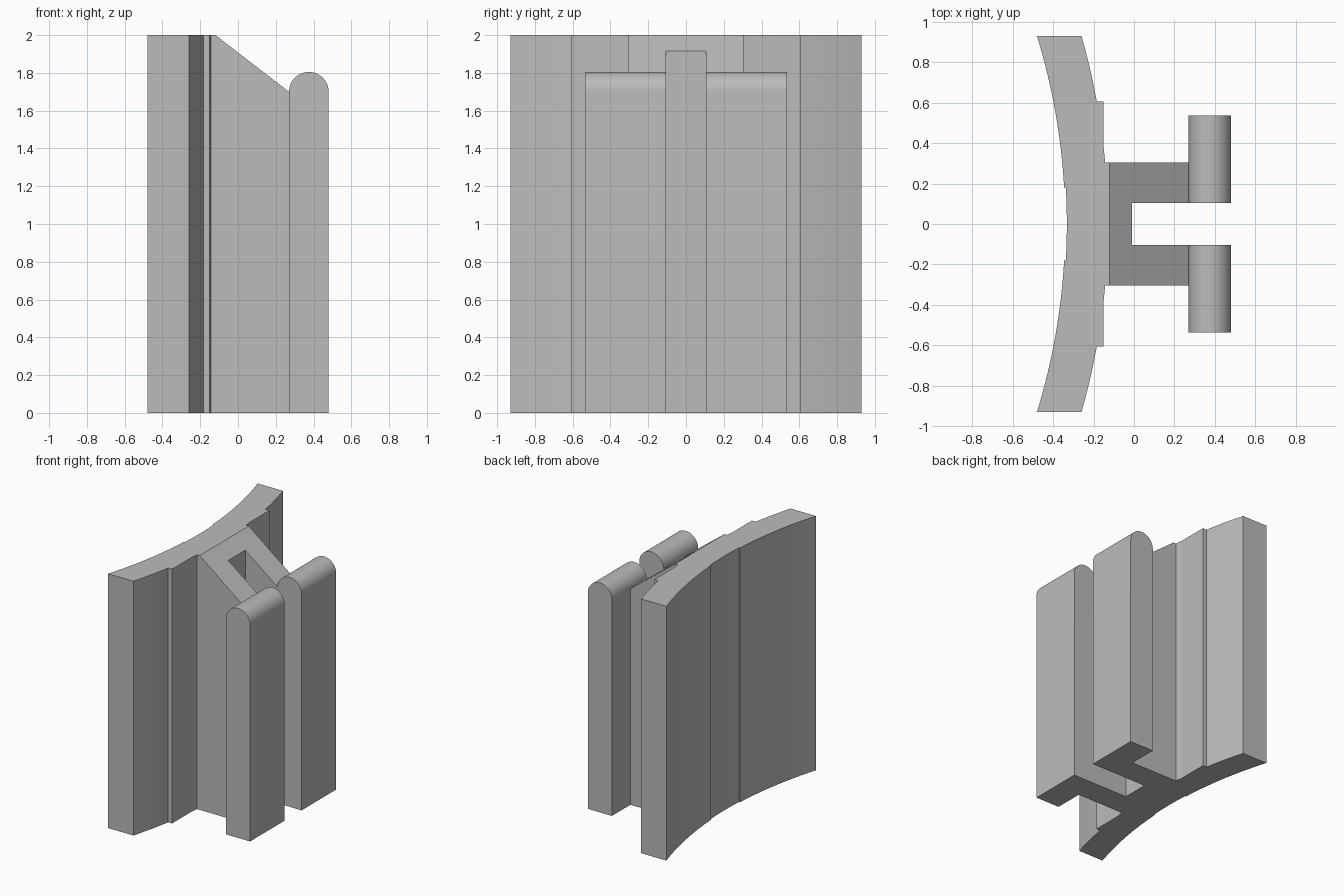
import bpy
import bmesh
import math
from mathutils import Vector

if "Cube" in bpy.data.objects:
    bpy.data.objects.remove(bpy.data.objects["Cube"], do_unlink=True)

HEIGHT = 2.0
ARC_CENTRE = -3.5       # x of the axis shared by both plate arcs
INNER_R, OUTER_R = 3.16, 3.371
RIB_X = -0.12           # where the rib leaves the plate
ARM_END = 0.27
RIB_HALF, SLOT_HALF = 0.305, 0.105

grey = bpy.data.materials.new("grey")
grey.use_nodes = True
colour = (0.5, 0.5, 0.5, 1)
grey.diffuse_color = colour
grey.node_tree.nodes["Principled BSDF"].inputs["Base Color"].default_value = colour


def extrude(name, points, direction, cut=None):
    """Extrude a closed outline, optionally trimming it with a plane."""
    bm = bmesh.new()
    face = bm.faces.new([bm.verts.new(p) for p in points])
    new = bmesh.ops.extrude_face_region(bm, geom=[face])["geom"]
    verts = [g for g in new if isinstance(g, bmesh.types.BMVert)]
    bmesh.ops.translate(bm, verts=verts, vec=direction)
    if cut:
        geom = bm.verts[:] + bm.edges[:] + bm.faces[:]
        res = bmesh.ops.bisect_plane(bm, geom=geom, plane_co=cut[0],
                                     plane_no=cut[1], clear_outer=True)
        edges = [g for g in res["geom_cut"] if isinstance(g, bmesh.types.BMEdge)]
        if edges and any(e.is_boundary for e in edges):
            bmesh.ops.holes_fill(bm, edges=[e for e in bm.edges if e.is_boundary])
    bmesh.ops.recalc_face_normals(bm, faces=bm.faces)
    mesh = bpy.data.meshes.new(name)
    bm.to_mesh(mesh)
    bm.free()
    mesh.materials.append(grey)
    obj = bpy.data.objects.new(name, mesh)
    bpy.context.collection.objects.link(obj)
    return obj


def arc(radius, y0, y1, steps, shift=0.0):
    ys = [y0 + (y1 - y0) * i / steps for i in range(steps + 1)]
    return [(ARC_CENTRE + math.sqrt(radius ** 2 - y * y) + shift, y, 0) for y in ys]


def mirrored(half):
    """Complete an outline half that runs towards y = 0."""
    return half + [(x, -y, z) for x, y, z in reversed(half)]


# Curved plate: stepped outer side and a shallow central recess inside
outer_half = (arc(OUTER_R, 0.93, 0.605, 8) + [(-0.15, 0.605, 0)]
              + [(-0.15, 0.385, 0)] + arc(OUTER_R, 0.37, RIB_HALF, 2)
              + [(RIB_X, RIB_HALF, 0)])
inner = (arc(INNER_R, -0.93, -0.18, 14) + arc(INNER_R, -0.18, 0.18, 8, 0.008)
         + arc(INNER_R, 0.18, 0.93, 14))
plate = extrude("curved_plate", mirrored(outer_half) + inner, (0, 0, HEIGHT))

# Channel-shaped rib with a sloping top
rib_half = [(RIB_X, RIB_HALF, 0), (ARM_END, RIB_HALF, 0),
            (ARM_END, SLOT_HALF, 0), (-0.01, SLOT_HALF, 0)]
slope_drop = 0.3
rib = extrude("channel_rib", mirrored(rib_half), (0, 0, HEIGHT + 0.1),
              (Vector((RIB_X, 0, HEIGHT)), Vector((slope_drop, 0, ARM_END - RIB_X))))

# Two rounded-top flanges
r = 0.105
profile = [(ARM_END, 0), (ARM_END + 2 * r, 0)]
profile += [(ARM_END + r + r * math.cos(math.pi * i / 24),
             1.7 + r * math.sin(math.pi * i / 24)) for i in range(25)]
flanges = []
for name, side in (("left_flange", 1), ("right_flange", -1)):
    outline = [(x, side * SLOT_HALF, z) for x, z in profile]
    flanges.append(extrude(name, outline, (0, side * 0.43, 0)))

# Smooth the curves, keep the corners sharp
bpy.ops.object.select_all(action='DESELECT')
for obj in [plate, rib] + flanges:
    obj.select_set(True)
bpy.context.view_layer.objects.active = plate
bpy.ops.object.shade_smooth_by_angle(angle=math.radians(30))
